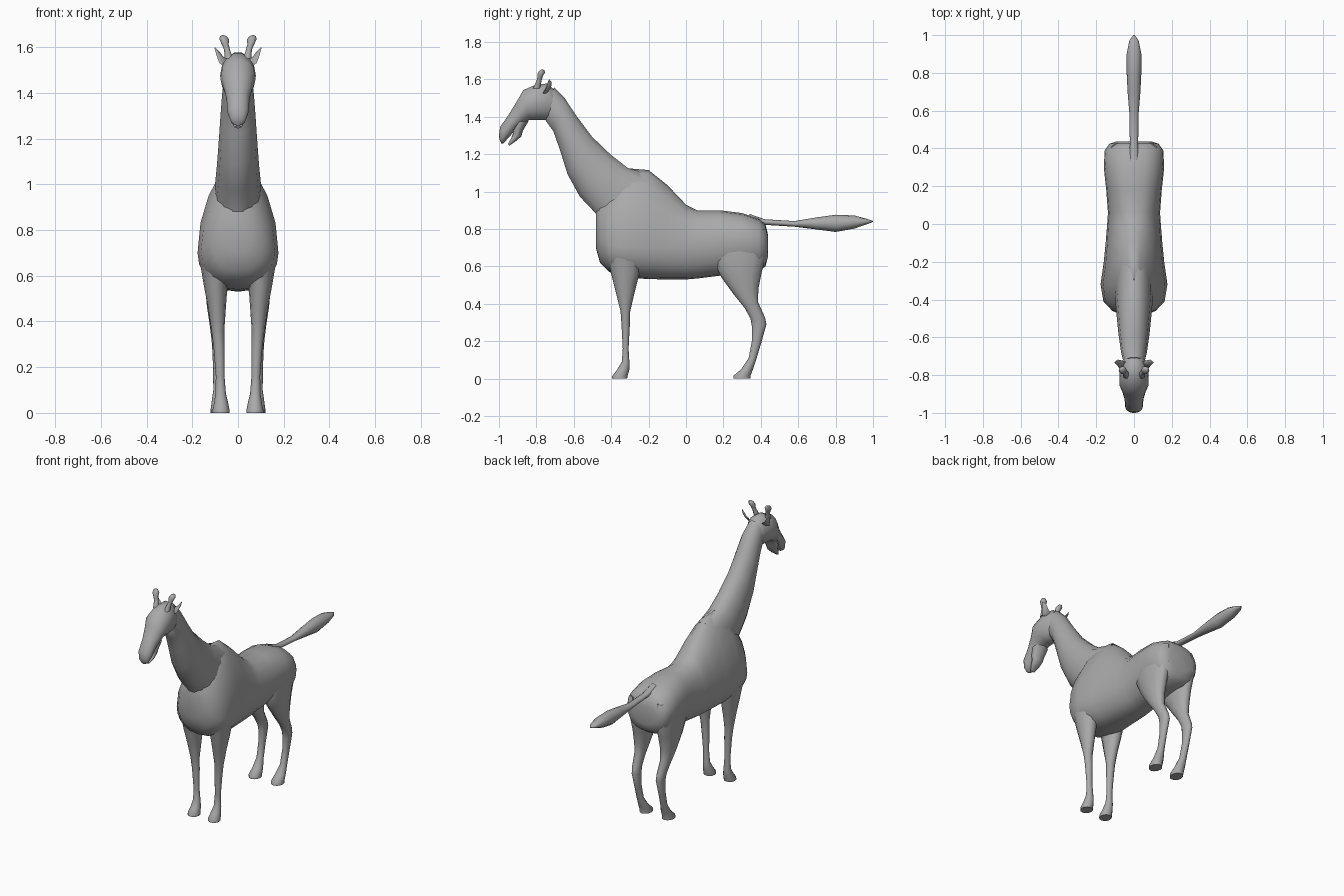
import bpy, bmesh, math
from mathutils import Vector

hide = bpy.data.materials.new("plain_grey")
hide.diffuse_color = (0.4, 0.4, 0.4, 1)


def finish(bm, name, angle=60):
    bmesh.ops.recalc_face_normals(bm, faces=bm.faces)
    mesh = bpy.data.meshes.new(name)
    bm.to_mesh(mesh)
    bm.free()
    mesh.materials.append(hide)
    ob = bpy.data.objects.new(name, mesh)
    bpy.context.collection.objects.link(ob)
    bpy.ops.object.select_all(action='DESELECT')
    ob.select_set(True)
    bpy.context.view_layer.objects.active = ob
    bpy.ops.object.shade_smooth_by_angle(angle=math.radians(angle))
    return ob


def skin(bm, rings):
    """Join equal-sized rings of points and cap both ends."""
    loops = [[bm.verts.new(p) for p in r] for r in rings]
    n = len(loops[0])
    for a, b in zip(loops, loops[1:]):
        for i in range(n):
            j = (i + 1) % n
            bm.faces.new((a[i], a[j], b[j], b[i]))
    bm.faces.new(loops[0])
    bm.faces.new(loops[-1])


def loft(name, sections, x=0.0, sides=14, mirror=False):
    """Sections: (y1, z1, y2, z2, half_width[, x centre]); oval rings in the yz profile."""
    bm = bmesh.new()
    for s in ((1, -1) if mirror else (1,)):
        rings = []
        for sec in sections:
            y1, z1, y2, z2, w = sec[:5]
            cx = sec[5] if len(sec) > 5 else x
            ring = []
            for i in range(sides):
                a = 2 * math.pi * i / sides
                k = 0.5 + 0.5 * math.sin(a)
                ring.append((s * (cx + w * math.cos(a)), y1 + (y2 - y1) * k, z1 + (z2 - z1) * k))
            rings.append(ring)
        skin(bm, rings)
    return finish(bm, name)


# Torso: egg-shaped sections (y, bottom, widest height, top, half width, upper taper)
torso = [(-0.482, 0.70, 0.79, 0.90, 0.06, 1.0), (-0.46, 0.62, 0.75, 0.96, 0.115, 1.2),
         (-0.41, 0.57, 0.71, 1.03, 0.162, 1.4), (-0.32, 0.54, 0.70, 1.125, 0.177, 1.5),
         (-0.20, 0.532, 0.70, 1.115, 0.160, 1.4), (-0.10, 0.53, 0.70, 1.035, 0.150, 1.2),
         (0.0, 0.53, 0.70, 0.93, 0.142, 1.0), (0.06, 0.535, 0.71, 0.90, 0.138, 0.9),
         (0.18, 0.55, 0.73, 0.90, 0.147, 0.8), (0.30, 0.56, 0.74, 0.885, 0.160, 0.8),
         (0.39, 0.575, 0.73, 0.855, 0.155, 0.8), (0.425, 0.60, 0.72, 0.825, 0.13, 0.8),
         (0.438, 0.65, 0.72, 0.77, 0.09, 0.9)]
bm = bmesh.new()
rings = []
for y, lo, mid, hi, w, taper in torso:
    ring = []
    for i in range(20):
        a = 2 * math.pi * i / 20
        c, s = math.cos(a), math.sin(a)
        cx = math.copysign(abs(c) ** (taper if s > 0 else 0.8), c)
        ring.append((w * cx, y, mid + s * ((hi - mid) if s > 0 else (mid - lo))))
    rings.append(ring)
skin(bm, rings)
finish(bm, "torso")

# Neck
loft("neck", [(-0.44, 0.72, -0.17, 1.09, 0.10), (-0.485, 0.88, -0.31, 1.13, 0.10),
              (-0.57, 0.97, -0.40, 1.20, 0.092), (-0.635, 1.09, -0.50, 1.295, 0.084),
              (-0.675, 1.22, -0.58, 1.40, 0.076), (-0.71, 1.32, -0.65, 1.505, 0.068),
              (-0.76, 1.39, -0.705, 1.56, 0.055)])

# Head with upper muzzle, then lower jaw
loft("head", [(-0.69, 1.41, -0.69, 1.53, 0.045), (-0.73, 1.38, -0.74, 1.58, 0.066),
              (-0.80, 1.38, -0.80, 1.575, 0.078), (-0.84, 1.38, -0.87, 1.545, 0.077),
              (-0.865, 1.365, -0.91, 1.475, 0.062), (-0.905, 1.335, -0.95, 1.41, 0.05),
              (-0.95, 1.285, -0.995, 1.345, 0.046), (-0.975, 1.258, -1.0, 1.30, 0.032),
              (-0.985, 1.255, -0.998, 1.28, 0.015)])
loft("lower_jaw", [(-0.84, 1.38, -0.91, 1.37, 0.052), (-0.872, 1.325, -0.928, 1.33, 0.043),
                   (-0.88, 1.295, -0.925, 1.31, 0.036), (-0.915, 1.265, -0.935, 1.285, 0.03),
                   (-0.945, 1.245, -0.952, 1.255, 0.015)], sides=12)

# Horns with rounded knobs
loft("horns", [(-0.82, 1.55, -0.78, 1.55, 0.018, 0.040), (-0.80, 1.59, -0.772, 1.59, 0.013, 0.048),
               (-0.795, 1.61, -0.765, 1.615, 0.015, 0.056), (-0.795, 1.63, -0.753, 1.637, 0.021, 0.060),
               (-0.785, 1.645, -0.756, 1.65, 0.015, 0.064), (-0.774, 1.652, -0.766, 1.653, 0.004, 0.065)],
     sides=10, mirror=True)

# Ears: leaf-shaped cups pointing outward
loft("ears", [(-0.745, 1.525, -0.725, 1.55, 0.012, 0.055), (-0.765, 1.525, -0.72, 1.565, 0.012, 0.073),
              (-0.75, 1.555, -0.718, 1.585, 0.008, 0.087), (-0.735, 1.595, -0.73, 1.60, 0.002, 0.101)],
     sides=8, mirror=True)

# Tail with tuft
loft("tail", [(0.34, 0.83, 0.34, 0.88, 0.025), (0.42, 0.822, 0.42, 0.852, 0.022),
              (0.58, 0.812, 0.58, 0.842, 0.024), (0.70, 0.797, 0.70, 0.862, 0.034),
              (0.80, 0.784, 0.80, 0.876, 0.039), (0.90, 0.802, 0.90, 0.872, 0.039),
              (0.97, 0.826, 0.97, 0.853, 0.025), (1.0, 0.838, 1.0, 0.843, 0.004)], sides=12)

# Legs, from shoulder or hip down to hoof
loft("front_legs", [(-0.43, 0.68, -0.22, 0.68, 0.075, 0.095), (-0.40, 0.56, -0.25, 0.56, 0.052, 0.098),
                    (-0.375, 0.46, -0.275, 0.46, 0.039, 0.092), (-0.35, 0.36, -0.298, 0.36, 0.028, 0.088),
                    (-0.345, 0.29, -0.30, 0.29, 0.024, 0.083), (-0.338, 0.16, -0.307, 0.16, 0.019, 0.078),
                    (-0.343, 0.09, -0.302, 0.08, 0.023, 0.076), (-0.37, 0.045, -0.302, 0.05, 0.030, 0.074),
                    (-0.395, 0.012, -0.312, 0.015, 0.037, 0.074), (-0.395, 0.0, -0.315, 0.0, 0.037, 0.074)],
     sides=12, mirror=True)
loft("hind_legs", [(0.16, 0.78, 0.43, 0.80, 0.055, 0.09), (0.15, 0.62, 0.436, 0.68, 0.062, 0.092),
                   (0.19, 0.54, 0.405, 0.57, 0.05, 0.094), (0.255, 0.45, 0.387, 0.48, 0.040, 0.096),
                   (0.315, 0.375, 0.385, 0.41, 0.031, 0.094), (0.345, 0.32, 0.423, 0.325, 0.026, 0.09),
                   (0.352, 0.28, 0.43, 0.29, 0.025, 0.088), (0.352, 0.20, 0.402, 0.19, 0.021, 0.088),
                   (0.335, 0.11, 0.372, 0.09, 0.022, 0.086), (0.295, 0.05, 0.358, 0.05, 0.032, 0.083),
                   (0.253, 0.014, 0.345, 0.015, 0.038, 0.082), (0.253, 0.0, 0.345, 0.0, 0.038, 0.082)],
     sides=12, mirror=True)
